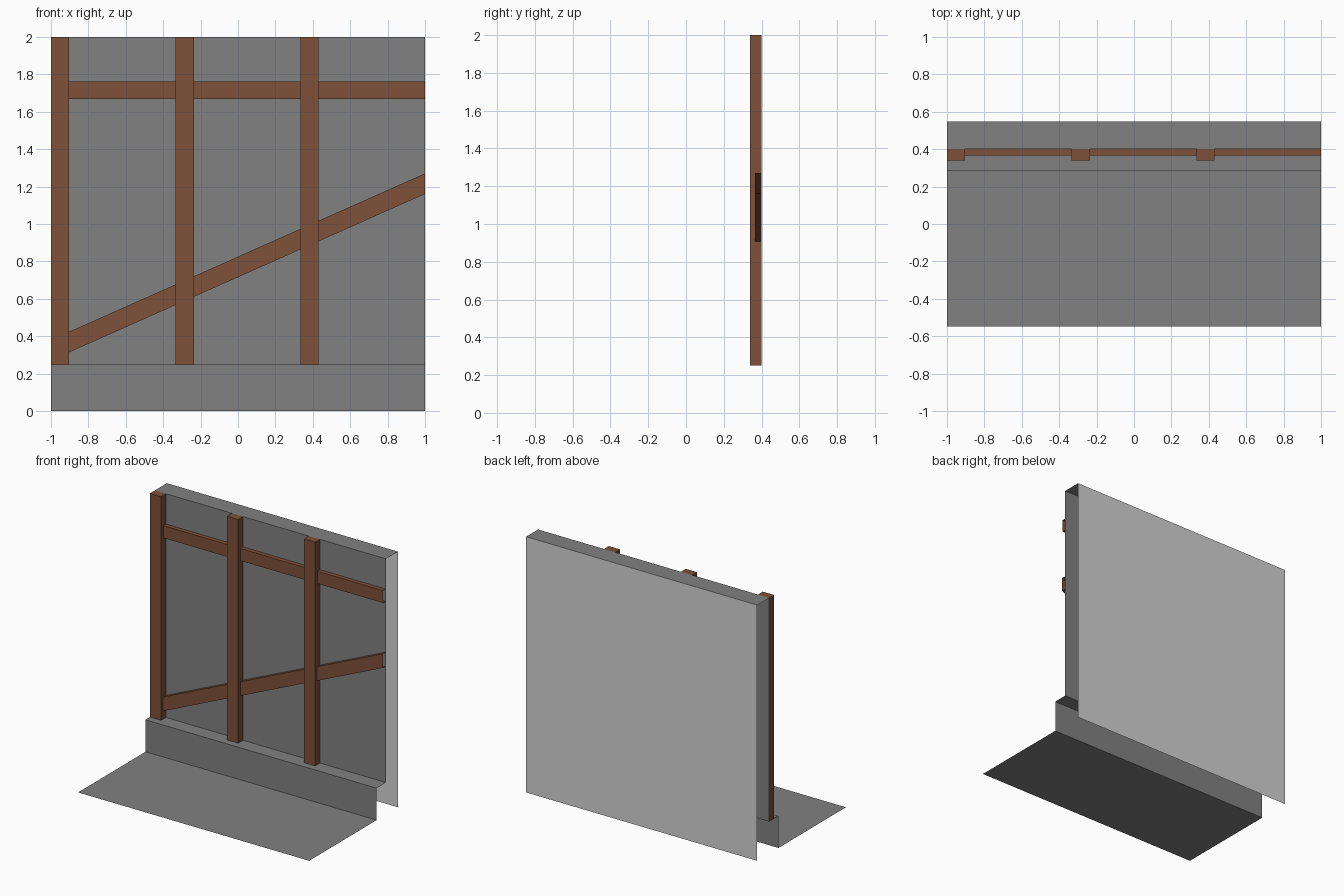
import bpy, bmesh

if "Cube" in bpy.data.objects:
    bpy.data.objects.remove(bpy.data.objects["Cube"])


def material(name, rgb):
    m = bpy.data.materials.new(name)
    m.diffuse_color = (*rgb, 1.0)
    m.use_nodes = True
    m.node_tree.nodes["Principled BSDF"].inputs["Base Color"].default_value = m.diffuse_color
    return m


PLASTER = material("grey plaster", (0.22, 0.22, 0.22))
BACKING = material("light backing", (0.65, 0.65, 0.65))
WOOD = material("brown timber", (0.207, 0.082, 0.041))


def finish(name, bm, mat):
    mesh = bpy.data.meshes.new(name)
    bm.to_mesh(mesh)
    bm.free()
    mesh.materials.append(mat)
    obj = bpy.data.objects.new(name, mesh)
    bpy.context.collection.objects.link(obj)
    return obj


def sheet(name, profile, mat):
    """Open (y, z) profile swept across the full width."""
    bm = bmesh.new()
    left = [bm.verts.new((-1, y, z)) for y, z in profile]
    right = [bm.verts.new((1, y, z)) for y, z in profile]
    for i in range(len(profile) - 1):
        bm.faces.new((left[i], right[i], right[i + 1], left[i + 1]))
    return finish(name, bm, mat)


def timber(name, x0, x1, front, bottom0, bottom1, top0, top1, drop):
    """Timber against the wall; end heights may differ; sides in drop are left open."""
    bm = bmesh.new()
    bmesh.ops.create_cube(bm, size=2)
    bm.normal_update()
    hidden = [f for f in bm.faces
              if any(f.normal.dot(d) > 0.9 for d in map(Vector, drop))]
    bmesh.ops.delete(bm, geom=hidden, context='FACES')
    for v in bm.verts:
        is_right, is_top = v.co.x > 0, v.co.z > 0
        z = (top1 if is_right else top0) if is_top else (bottom1 if is_right else bottom0)
        v.co = (x1 if is_right else x0, WALL_Y if v.co.y > 0 else front, z)
    return finish(name, bm, WOOD)


from mathutils import Vector

WALL_Y, STEP_Y, EDGE_Y = 0.40, 0.285, 0.548
LEDGE_Z = 0.25
POST_W = 0.097

# Floor, plinth, ledge, wall face and wall top, then the plain back
sheet("floor_and_wall", [(-EDGE_Y, 0), (STEP_Y, 0), (STEP_Y, LEDGE_Z),
                         (WALL_Y, LEDGE_Z), (WALL_Y, 2), (EDGE_Y, 2)], PLASTER)
sheet("wall_back", [(EDGE_Y, 2), (EDGE_Y, 0)], BACKING)


def brace_z(x):
    """Lower edge of the sloping brace."""
    return 0.315 + (x + 0.9) * 0.445


# Posts, each with the rail and brace pieces running on to its right
starts = [-1, -0.333, 0.333]
for i, x in enumerate(starts):
    timber(f"post_{i + 1}", x, x + POST_W, 0.34, LEDGE_Z, LEDGE_Z, 2, 2,
           [(0, 1, 0), (0, 0, -1)])
    a = x + POST_W
    b = starts[i + 1] if i < 2 else 1
    open_sides = [(0, 1, 0), (1, 0, 0), (-1, 0, 0)]
    timber(f"rail_{i + 1}", a, b, 0.367, 1.667, 1.667, 1.763, 1.763, open_sides)
    timber(f"brace_{i + 1}", a, b, 0.365, brace_z(a), brace_z(b),
           brace_z(a) + 0.11, brace_z(b) + 0.11, open_sides)
